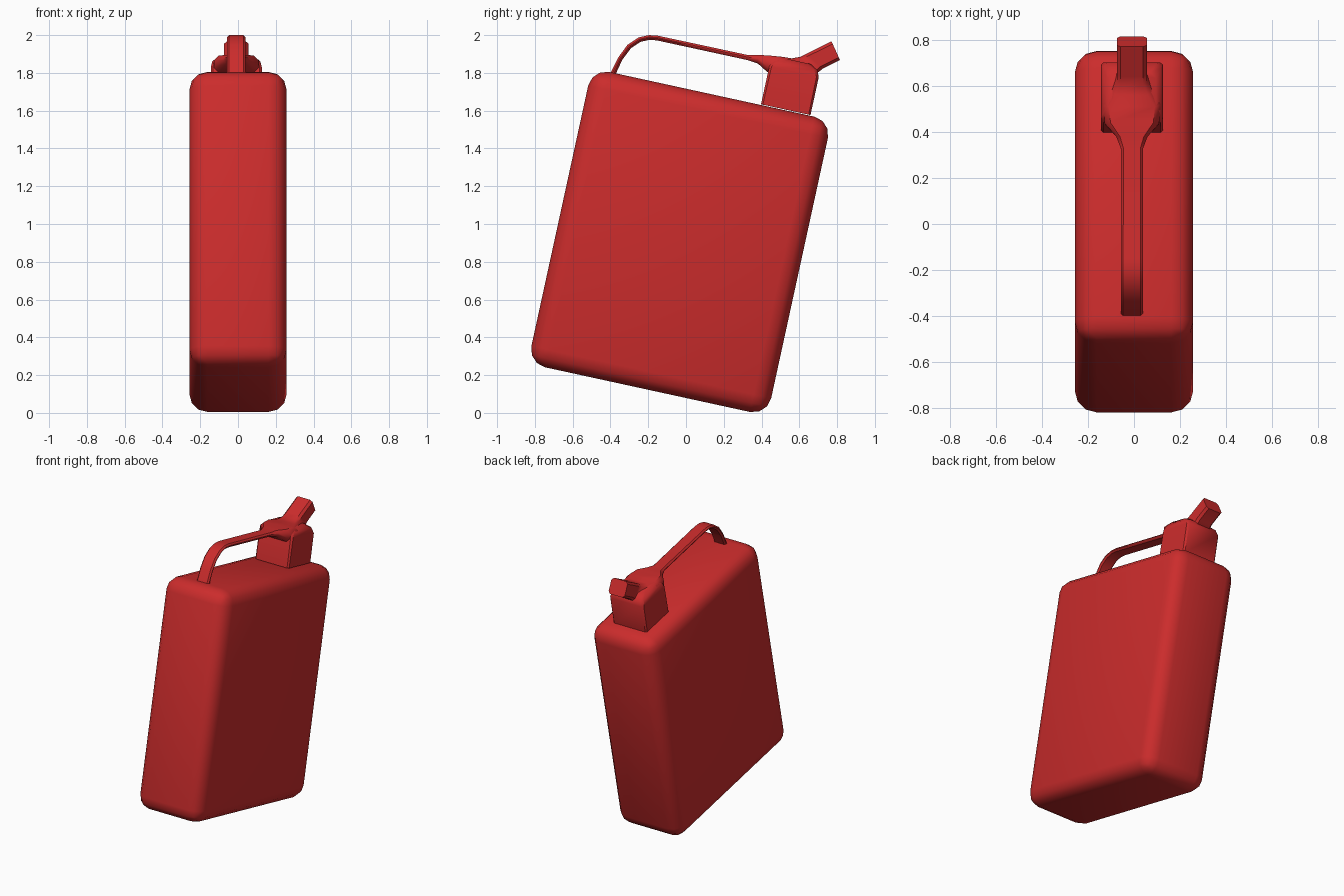
import bpy, bmesh, math
from mathutils import Vector

if "Cube" in bpy.data.objects:
    bpy.data.objects.remove(bpy.data.objects["Cube"])

TILT = math.radians(12.3)
C, S = math.cos(TILT), math.sin(TILT)
CX = -0.009  # cap and handle sit slightly off centre

red = bpy.data.materials.new("red_plastic")
red.diffuse_color = (0.6, 0.025, 0.025, 1)
red.use_nodes = True
red.node_tree.nodes["Principled BSDF"].inputs["Base Color"].default_value = red.diffuse_color


def finish(bm, name):
    bmesh.ops.recalc_face_normals(bm, faces=bm.faces)
    me = bpy.data.meshes.new(name)
    bm.to_mesh(me)
    bm.free()
    ob = bpy.data.objects.new(name, me)
    bpy.context.collection.objects.link(ob)
    me.materials.append(red)
    bpy.ops.object.select_all(action='DESELECT')
    ob.select_set(True)
    bpy.context.view_layer.objects.active = ob
    bpy.ops.object.shade_smooth_by_angle(angle=math.radians(42))
    return ob


def tilt(u, w):
    return (u * C + w * S, -u * S + w * C)


def loft(name, sections):
    """Skin chamfered rectangles given as (end a, end b, half width, chamfer) in y-z."""
    bm = bmesh.new()
    rings = []
    for a, b, h, c in sections:
        a, b = Vector(a), Vector(b)
        d = (b - a).normalized() * c
        pts = [(-h + c, a), (h - c, a), (h, a + d), (h, b - d),
               (h - c, b), (-h + c, b), (-h, b - d), (-h, a + d)]
        rings.append([bm.verts.new((CX + x, p.x, p.y)) for x, p in pts])
    for r, q in zip(rings, rings[1:]):
        for i in range(8):
            j = (i + 1) % 8
            bm.faces.new((r[i], r[j], q[j], q[i]))
    bm.faces.new(rings[0])
    bm.faces.new(rings[-1])
    return finish(bm, name)


# Tilted can body with rounded edges
bm = bmesh.new()
bmesh.ops.create_cube(bm, size=1)
u0, u1, w0, w1 = -0.875, 0.424, 0.077, 1.677
for v in bm.verts:
    y, z = tilt(u1 if v.co.y > 0 else u0, w1 if v.co.z > 0 else w0)
    v.co = (math.copysign(0.257, v.co.x), y, z)
bmesh.ops.bevel(bm, geom=bm.edges[:], offset=0.095, segments=3, profile=0.5,
                affect='EDGES')
finish(bm, "can_body")

# Boxy cap standing on the top face, rounded off at its upper rim
cap = [(1.681, 0.04, 0.308, 0.135, 0.01), (1.885, 0.04, 0.308, 0.135, 0.012),
       (1.92, 0.05, 0.295, 0.127, 0.02), (1.945, 0.075, 0.25, 0.105, 0.025)]
loft("cap", [(tilt(a, w), tilt(b, w), h, c) for w, a, b, h, c in cap])

# Handle strap that flares over the cap and narrows into the pouring spout
loft("handle_and_spout", [
    ((-0.41, 1.78), (-0.383, 1.77), 0.048, 0.010),
    ((-0.36, 1.88), (-0.338, 1.868), 0.048, 0.010),
    ((-0.31, 1.948), (-0.292, 1.930), 0.048, 0.010),
    ((-0.25, 1.988), (-0.242, 1.964), 0.048, 0.010),
    ((-0.195, 2.0), (-0.193, 1.975), 0.048, 0.010),
    ((-0.15, 1.997), (-0.154, 1.972), 0.048, 0.010),
    ((0.33, 1.894), (0.325, 1.868), 0.048, 0.011),
    ((0.38, 1.895), (0.38, 1.850), 0.068, 0.016),
    ((0.44, 1.892), (0.43, 1.805), 0.118, 0.025),
    ((0.51, 1.885), (0.54, 1.78), 0.125, 0.025),
    ((0.56, 1.877), (0.655, 1.785), 0.090, 0.022),
    ((0.605, 1.885), (0.704, 1.805), 0.066, 0.016),
    ((0.64, 1.903), (0.722, 1.822), 0.065, 0.016),
    ((0.77, 1.968), (0.815, 1.868), 0.065, 0.016),
])
